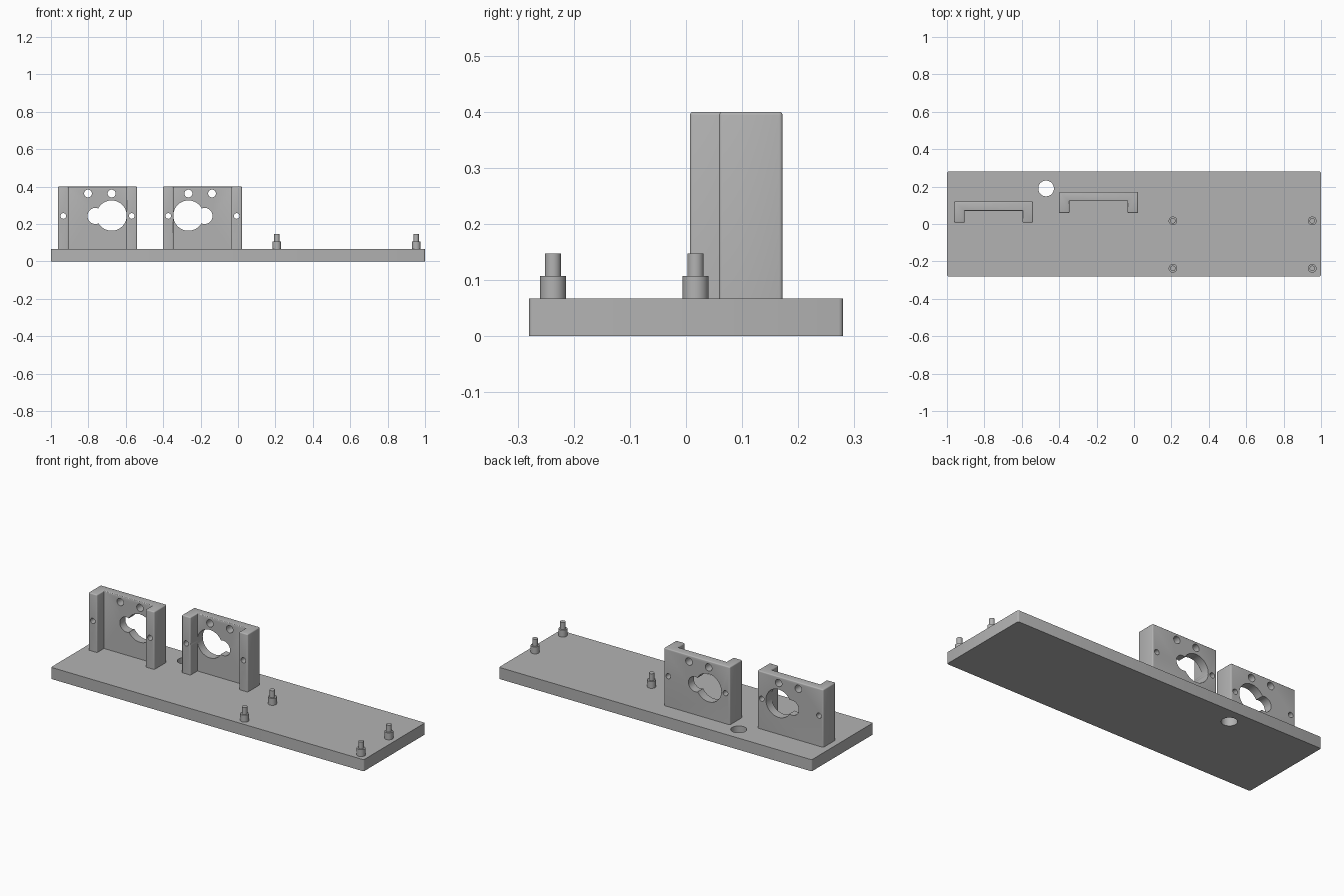
import bpy, bmesh, math
from mathutils import Matrix

cube = bpy.data.objects.get("Cube")
if cube:
    bpy.data.objects.remove(cube, do_unlink=True)

BASE_TOP = 0.067

grey = bpy.data.materials.new("plain grey")
grey.use_nodes = True
colour = (0.45, 0.45, 0.45, 1)
grey.diffuse_color = colour
grey.node_tree.nodes["Principled BSDF"].inputs["Base Color"].default_value = colour


def add_object(name, bm):
    bmesh.ops.recalc_face_normals(bm, faces=bm.faces)
    mesh = bpy.data.meshes.new(name)
    bm.to_mesh(mesh)
    bm.free()
    mesh.materials.append(grey)
    obj = bpy.data.objects.new(name, mesh)
    bpy.context.collection.objects.link(obj)
    return obj


def activate(obj):
    bpy.ops.object.select_all(action='DESELECT')
    obj.select_set(True)
    bpy.context.view_layer.objects.active = obj


def extrude_profile(points, z0, z1, radius, round_top):
    """Extrude an outline upward and round its convex edges, keeping the foot sharp."""
    bm = bmesh.new()
    face = bm.faces.new([bm.verts.new((x, y, z0)) for x, y in points])
    result = bmesh.ops.extrude_face_region(bm, geom=[face])
    for v in result["geom"]:
        if isinstance(v, bmesh.types.BMVert):
            v.co.z = z1
    bmesh.ops.recalc_face_normals(bm, faces=bm.faces)
    edges = []
    for e in bm.edges:
        heights = [v.co.z for v in e.verts]
        upright = abs(heights[0] - heights[1]) > 0.01
        on_top = min(heights) > z1 - 0.001
        if e.is_convex and (upright or (round_top and on_top)):
            edges.append(e)
    bmesh.ops.bevel(bm, geom=edges, offset=radius, segments=3,
                    profile=0.5, affect='EDGES')
    return bm


def drill(obj, centre, radius, axis):
    """Cut a round through hole along Y or Z."""
    bm = bmesh.new()
    turn = Matrix.Rotation(math.pi / 2, 4, 'X') if axis == 'Y' else Matrix()
    bmesh.ops.create_cone(bm, cap_ends=True, segments=48, radius1=radius,
                          radius2=radius, depth=0.5,
                          matrix=Matrix.Translation(centre) @ turn)
    cutter = add_object("hole_cutter", bm)
    cutter.hide_render = True
    mod = obj.modifiers.new("hole", 'BOOLEAN')
    mod.operation = 'DIFFERENCE'
    mod.solver = 'EXACT'
    mod.object = cutter
    activate(obj)
    bpy.ops.object.modifier_apply(modifier=mod.name)
    bpy.data.objects.remove(cutter, do_unlink=True)


def smooth(obj):
    activate(obj)
    bpy.ops.object.shade_smooth_by_angle(angle=math.radians(35))


# Base plate with one through hole
outline = [(-1, -0.28), (1, -0.28), (1, 0.28), (-1, 0.28)]
base = add_object("base_plate", extrude_profile(outline, 0, BASE_TOP, 0.008, False))
drill(base, (-0.47, 0.19, 0), 0.042, 'Z')
smooth(base)


# Upright U-shaped brackets; side mirrors the hole pattern
def bracket(name, cx, back, side):
    half, flange, depth, wall = 0.211, 0.056, 0.113, 0.05
    inner = half - flange
    right = [(half, back), (half, back - depth), (inner, back - depth), (inner, back - wall)]
    shape = right + [(-x, y) for x, y in reversed(right)]
    shape = [(cx + x, y) for x, y in shape]
    obj = add_object(name, extrude_profile(shape, BASE_TOP, 0.4, 0.006, True))
    holes = [
        (0.075, 0.245, 0.081),                          # main bore
        (-0.011, 0.243, 0.043),                         # side lobe
        (-0.051, 0.363, 0.021), (0.075, 0.363, 0.021),  # upper holes
        (-0.183, 0.243, 0.015), (0.183, 0.243, 0.015),  # flange holes
    ]
    for x, z, r in holes:
        drill(obj, (cx + side * x, back, z), r, 'Y')
    smooth(obj)


bracket("right_bracket", -0.751, 0.12, 1)
bracket("left_bracket", -0.19, 0.172, -1)


# Stepped standoff pegs
def peg(name, x, y):
    bm = bmesh.new()
    low, high, step = 0.023, 0.0145, 0.04
    profile = [(0, 0), (low, 0), (low, step), (high, step), (high, 2 * step), (0, 2 * step)]
    verts = [bm.verts.new((r, 0, z)) for r, z in profile]
    edges = [bm.edges.new(pair) for pair in zip(verts, verts[1:])]
    bmesh.ops.spin(bm, geom=verts + edges, cent=(0, 0, 0), axis=(0, 0, 1),
                   angle=math.tau, steps=32)
    bmesh.ops.remove_doubles(bm, verts=bm.verts, dist=0.0001)
    obj = add_object(name, bm)
    obj.location = (x, y, BASE_TOP)
    smooth(obj)


for side, x in (("right", 0.208), ("left", 0.953)):
    for end, y in (("front", -0.237), ("back", 0.017)):
        peg(f"{end}_{side}_peg", x, y)
